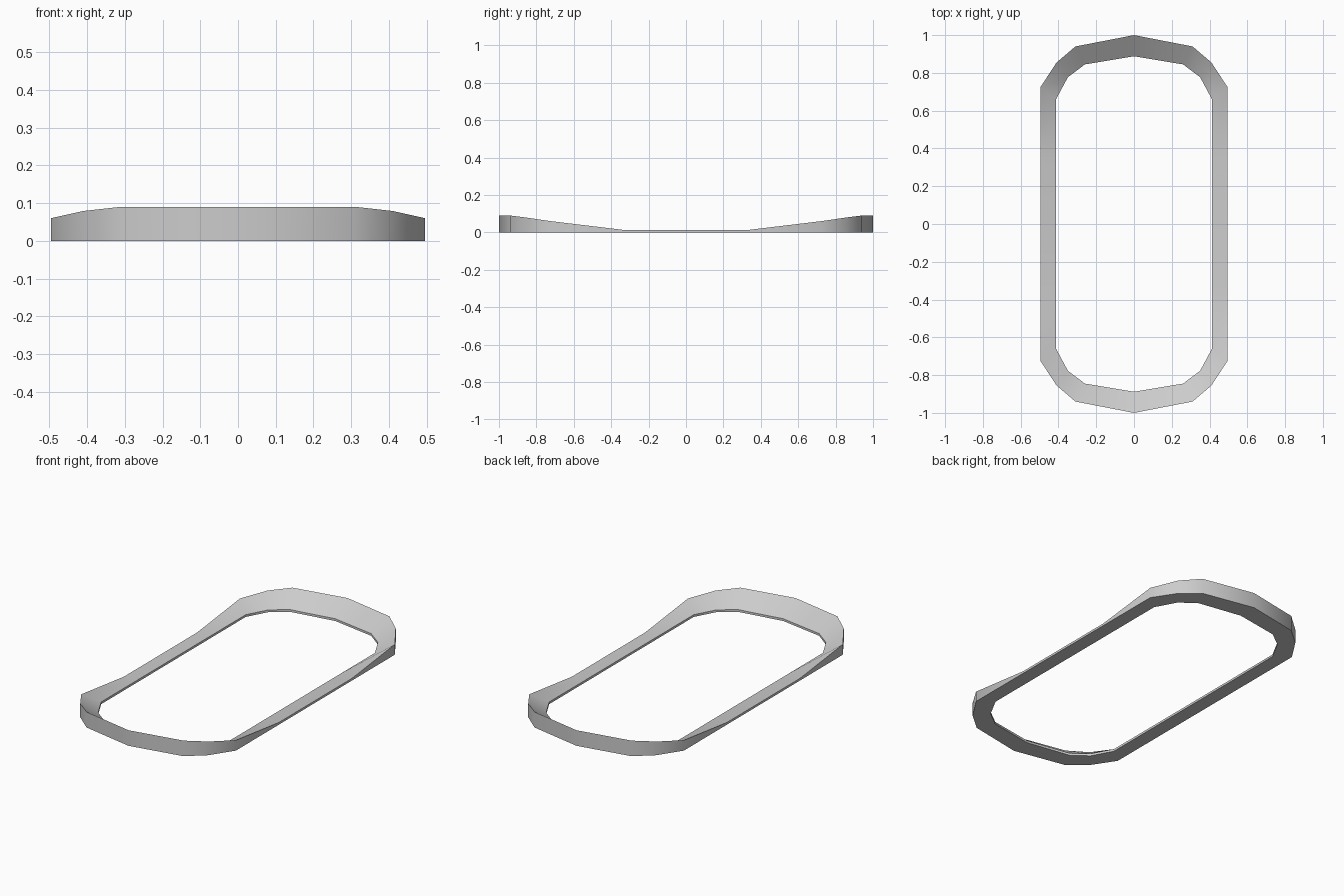
import bpy, bmesh

if "Cube" in bpy.data.objects:
    bpy.data.objects.remove(bpy.data.objects["Cube"])

LOW = 0.013  # height of the inner lip and of the flat middle of the sides

# Quarter plan: outer (x, y), inner (x, y), outer rim height
quarter = [
    ((0.0, 1.0), (0.0, 0.888), 0.09),
    ((0.31, 0.94), (0.26, 0.845), 0.09),
    ((0.41, 0.855), (0.35, 0.777), 0.079),
    ((0.495, 0.725), (0.413, 0.66), 0.06),
    ((0.495, 0.335), (0.413, 0.335), LOW),
]


def flip(stations, sx, sy):
    return [((o[0] * sx, o[1] * sy), (i[0] * sx, i[1] * sy), z)
            for o, i, z in stations]


# Full loop of stations, clockwise from the back centre
right = quarter + flip(quarter, 1, -1)[::-1]
loop = right + flip(right, -1, 1)[::-1][1:-1]

# Sweep the four-cornered section round the loop
bm = bmesh.new()
rings = []
for o, i, z in loop:
    rings.append([bm.verts.new(p) for p in (
        (*o, 0), (*o, z), (*i, LOW), (*i, 0))])
for a, b in zip(rings, rings[1:] + rings[:1]):
    for k in range(4):
        n = (k + 1) % 4
        bm.faces.new((a[k], a[n], b[n], b[k]))
bmesh.ops.recalc_face_normals(bm, faces=bm.faces)

mesh = bpy.data.meshes.new("raised_end_rim")
bm.to_mesh(mesh)
bm.free()
rim = bpy.data.objects.new("raised_end_rim", mesh)
bpy.context.collection.objects.link(rim)

# Smooth shading with the section edges kept sharp
bpy.context.view_layer.objects.active = rim
rim.select_set(True)
bpy.ops.object.shade_smooth_by_angle(angle=0.6)
